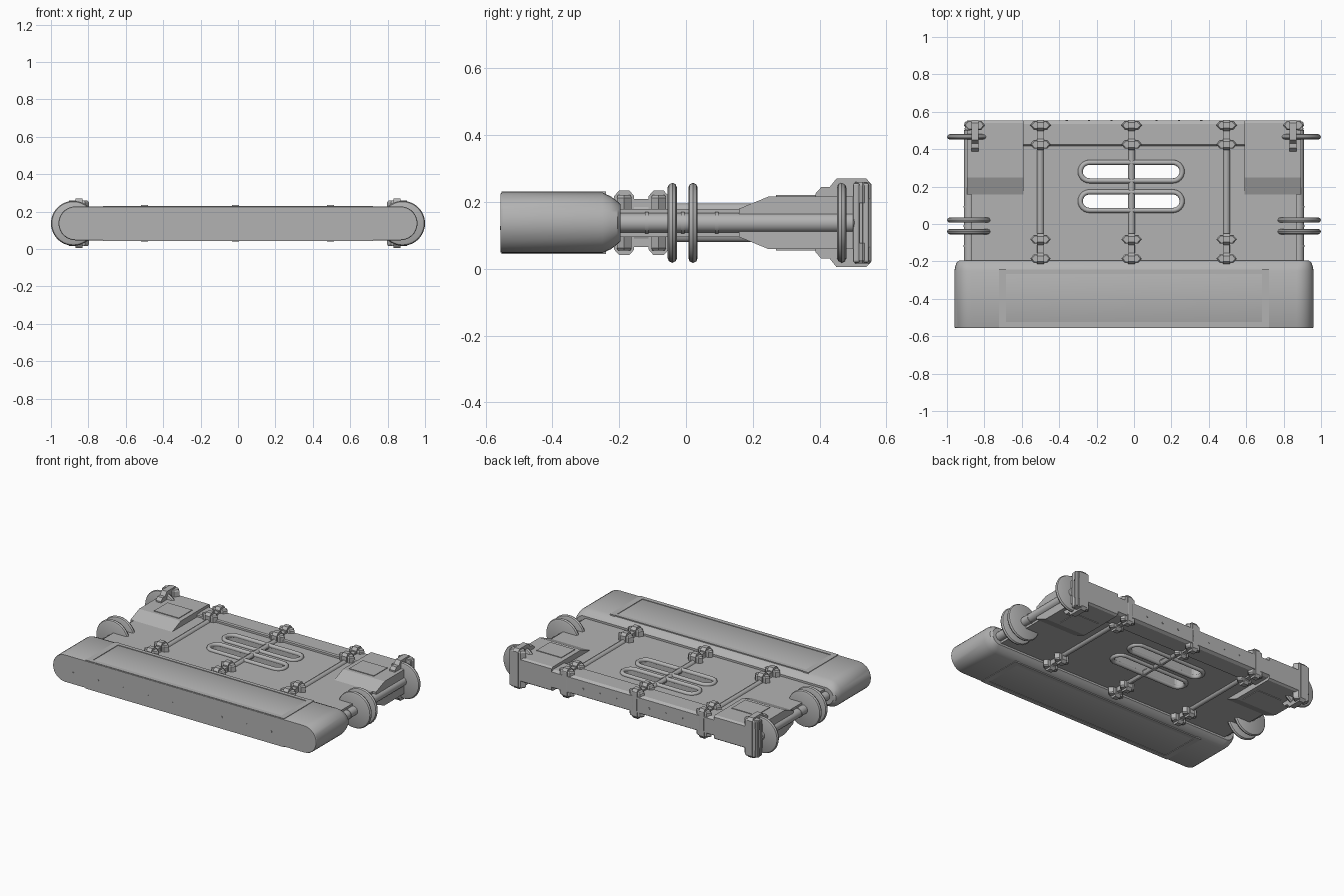
import bpy, bmesh, math
from mathutils import Vector

if "Cube" in bpy.data.objects:
    bpy.data.objects.remove(bpy.data.objects["Cube"])

ZC = 0.1375  # mid height, everything is symmetric about it
grey = bpy.data.materials.new("metal grey")
grey.diffuse_color = (0.45, 0.45, 0.45, 1)
grey.use_nodes = True
grey.node_tree.nodes["Principled BSDF"].inputs["Base Color"].default_value = grey.diffuse_color


def finish(name, bm, smooth=False, bevel=0):
    bmesh.ops.recalc_face_normals(bm, faces=bm.faces)
    me = bpy.data.meshes.new(name)
    bm.to_mesh(me)
    bm.free()
    me.materials.append(grey)
    ob = bpy.data.objects.new(name, me)
    bpy.context.collection.objects.link(ob)
    if bevel:
        m = ob.modifiers.new("bevel", 'BEVEL')
        m.width, m.segments, m.limit_method = bevel, 2, 'ANGLE'
    if smooth:
        bpy.ops.object.select_all(action='DESELECT')
        ob.select_set(True)
        bpy.context.view_layer.objects.active = ob
        bpy.ops.object.shade_smooth_by_angle(angle=math.radians(30))
    return ob


def loft(name, rings, **kw):
    """Skin a list of equal-length point rings and cap the ends."""
    bm = bmesh.new()
    vs = [[bm.verts.new(p) for p in r] for r in rings]
    n = len(rings[0])
    for a, b in zip(vs, vs[1:]):
        for i in range(n):
            bm.faces.new((a[i], a[(i + 1) % n], b[(i + 1) % n], b[i]))
    bm.faces.new(vs[0])
    bm.faces.new(vs[-1])
    return finish(name, bm, **kw)


def box(name, x, y, z, **kw):
    ring = lambda h: [(x[0], y[0], h), (x[1], y[0], h), (x[1], y[1], h), (x[0], y[1], h)]
    return loft(name, [ring(z[0]), ring(z[1])], **kw)


def side_profile(name, half, x0, x1, **kw):
    """Profile of (y, half height) mirrored about the mid height, extruded in x."""
    pts = [(y, ZC + h) for y, h in half] + [(y, ZC - h) for y, h in reversed(half)]
    return loft(name, [[(x, y, z) for y, z in pts] for x in (x0, x1)], **kw)


def lathe_y(name, x, z, prof, seg=40, **kw):
    """Round part around a y axis, prof lists (y, radius)."""
    rings = [[(x + r * math.cos(2 * math.pi * i / seg), y, z + r * math.sin(2 * math.pi * i / seg))
              for i in range(seg)] for y, r in prof]
    return loft(name, rings, smooth=True, **kw)


def stadium(cx, cy, hx, r, seg=12):
    out = []
    for s, a0 in ((1, -90), (-1, 90)):
        for i in range(seg + 1):
            a = math.radians(a0 + 180 * i / seg)
            out.append((cx + s * (hx - r) + r * math.cos(a), cy + r * math.sin(a)))
    return out


def curve_part(name, outlines, z, extrude=0, bevel=0):
    cu = bpy.data.curves.new(name, 'CURVE')
    cu.dimensions = '2D' if extrude else '3D'
    if extrude:
        cu.fill_mode = 'BOTH'
    cu.extrude, cu.bevel_depth, cu.bevel_resolution = extrude, bevel, 3
    for o in outlines:
        sp = cu.splines.new('POLY')
        sp.points.add(len(o) - 1)
        for p, q in zip(sp.points, o):
            p.co = (q[0], q[1], 0, 1)
        sp.use_cyclic_u = True
        sp.use_smooth = not extrude
    cu.materials.append(grey)
    ob = bpy.data.objects.new(name, cu)
    ob.location.z = z
    bpy.context.collection.objects.link(ob)
    bpy.ops.object.select_all(action='DESELECT')
    ob.select_set(True)
    bpy.context.view_layer.objects.active = ob
    bpy.ops.object.convert(target='MESH')
    return ob


# deck with two through slots and raised rims on both sides
slots = (0.28, 0.122)
deck = [(-0.87, -0.23), (0.87, -0.23), (0.87, 0.55), (-0.87, 0.55)]
curve_part("deck", [deck] + [stadium(-0.015, y, 0.262, 0.038)[::-1] for y in slots], ZC, extrude=0.042)
for s in (1, -1):
    for y in slots:
        curve_part("slot_rim", [stadium(-0.015, y, 0.272, 0.049)], ZC + s * 0.045, bevel=0.0135)

# front bumper: rounded-end section lofted along y
secs = [(-0.555, 0.957, 0.088), (-0.55, 0.96, 0.0905), (-0.25, 0.96, 0.0905),
        (-0.225, 0.955, 0.079), (-0.205, 0.948, 0.064), (-0.196, 0.935, 0.055)]
loft("front_bumper", [[(x, y, z) for x, z in stadium(0, ZC, hx, r, 14)] for y, hx, r in secs], smooth=True)
for s in (1, -1):
    # shallow raised frame on the bumper top and underside
    z = sorted((ZC + s * 0.085, ZC + s * 0.094))
    for sx in (1, -1):
        box("bumper_panel_side", sorted((sx * 0.685, sx * 0.722)), (-0.553, -0.24), z)
    box("bumper_panel_back", (-0.7, 0.7), (-0.268, -0.243), z)
    box("bumper_panel_front", (-0.7, 0.7), (-0.553, -0.525), z)
# rivets on the bumper face
for i in range(10):
    lathe_y("bumper_rivet", -0.81 + i * 0.18, ZC - 0.015, [(-0.557, 0.006), (-0.55, 0.006)], seg=8)

# rear beam
side_profile("rear_beam", [(0.418, 0.055), (0.425, 0.061), (0.535, 0.061), (0.553, 0.05)], -0.62, 0.62)
for i in range(7):
    lathe_y("beam_rivet", -0.36 + i * 0.12, ZC, [(0.55, 0.006), (0.556, 0.006)], seg=8)

# three lashing bars with clamps, above and below the deck
for x in (-0.5, -0.013, 0.495):
    for s in (1, -1):
        lathe_y("lashing_bar", x, ZC + s * 0.04, [(-0.2, 0.018), (0.54, 0.018)], seg=12)
        for y in (-0.185, -0.082, 0.425, 0.528):
            # six-sided clamp nut
            hexa = [(-0.055, 0), (-0.036, -0.022), (0.036, -0.022), (0.055, 0), (0.036, 0.022), (-0.036, 0.022)]
            loft("clamp_nut", [[(x + px * k, y + py * k, ZC + s * h) for px, py in hexa]
                               for h, k in ((0.035, 1), (0.075, 1), (0.083, 0.85))])
            # narrow strap over the nut
            strap = [(-0.03, 0.04), (-0.03, 0.08), (-0.015, 0.097), (0.015, 0.097), (0.03, 0.08), (0.03, 0.04)]
            loft("clamp_strap", [[(x + dx, min(y + py, 0.555), ZC + s * h) for py, h in strap]
                                 for dx in (-0.018, 0.018)])
    for y0, y1 in ((-0.19, -0.08), (0.42, 0.53)):
        box("clamp_link", (x - 0.016, x + 0.016), (y0, y1), (ZC - 0.072, ZC + 0.072))
    box("beam_strap", (x - 0.018, x + 0.018), (0.53, 0.556), (ZC - 0.08, ZC + 0.08), bevel=0.005)

for s in (1, -1):
    # rear corner pod with sloped nose and cover plates
    side_profile("corner_pod", [(0.158, 0.042), (0.248, 0.079), (0.54, 0.079), (0.553, 0.07)],
                 s * 0.59, s * 0.893)
    for u in (1, -1):
        box("pod_cover", sorted((s * 0.62, s * 0.80)), (0.27, 0.41),
            sorted((ZC + u * 0.077, ZC + u * 0.083)))
    # stepped corner clamp and its wide nuts
    side_profile("corner_clamp", [(0.388, 0.07), (0.388, 0.088), (0.405, 0.107), (0.43, 0.107),
                                  (0.45, 0.132), (0.54, 0.132), (0.556, 0.115)],
                 s * 0.832, s * 0.87)
    for u in (1, -1):
        hexa = [(-0.057, 0), (-0.036, -0.025), (0.036, -0.025), (0.057, 0), (0.036, 0.025), (-0.036, 0.025)]
        loft("corner_nut", [[(s * 0.853 + px * k, 0.528 + py * k, ZC + u * h) for px, py in hexa]
                            for h, k in ((0.06, 1), (0.112, 1), (0.122, 0.85))])
    # upright bars on the outer corner
    for y in (0.51, 0.538):
        box("corner_upright", sorted((s * 0.87, s * 0.905)), (y - 0.01, y + 0.01),
            (0.018, 0.257), bevel=0.006)
    # side axle with collars
    lathe_y("side_axle", s * 0.88, ZC, [(-0.21, 0.029), (0.5, 0.029), (0.515, 0.012)], seg=24)
    for y in (-0.118, -0.01, 0.092):
        lathe_y("axle_collar", s * 0.88, ZC, [(y - 0.005, 0.032), (y + 0.005, 0.032)], seg=24)
    # paired front discs and single rear disc with rounded rims
    for y in (-0.041, 0.021, 0.466):
        lathe_y("wheel_disc", s * 0.88, ZC,
                [(y - 0.014, 0.106), (y - 0.010, 0.115), (y, 0.12), (y + 0.010, 0.115), (y + 0.014, 0.106)], seg=48)
